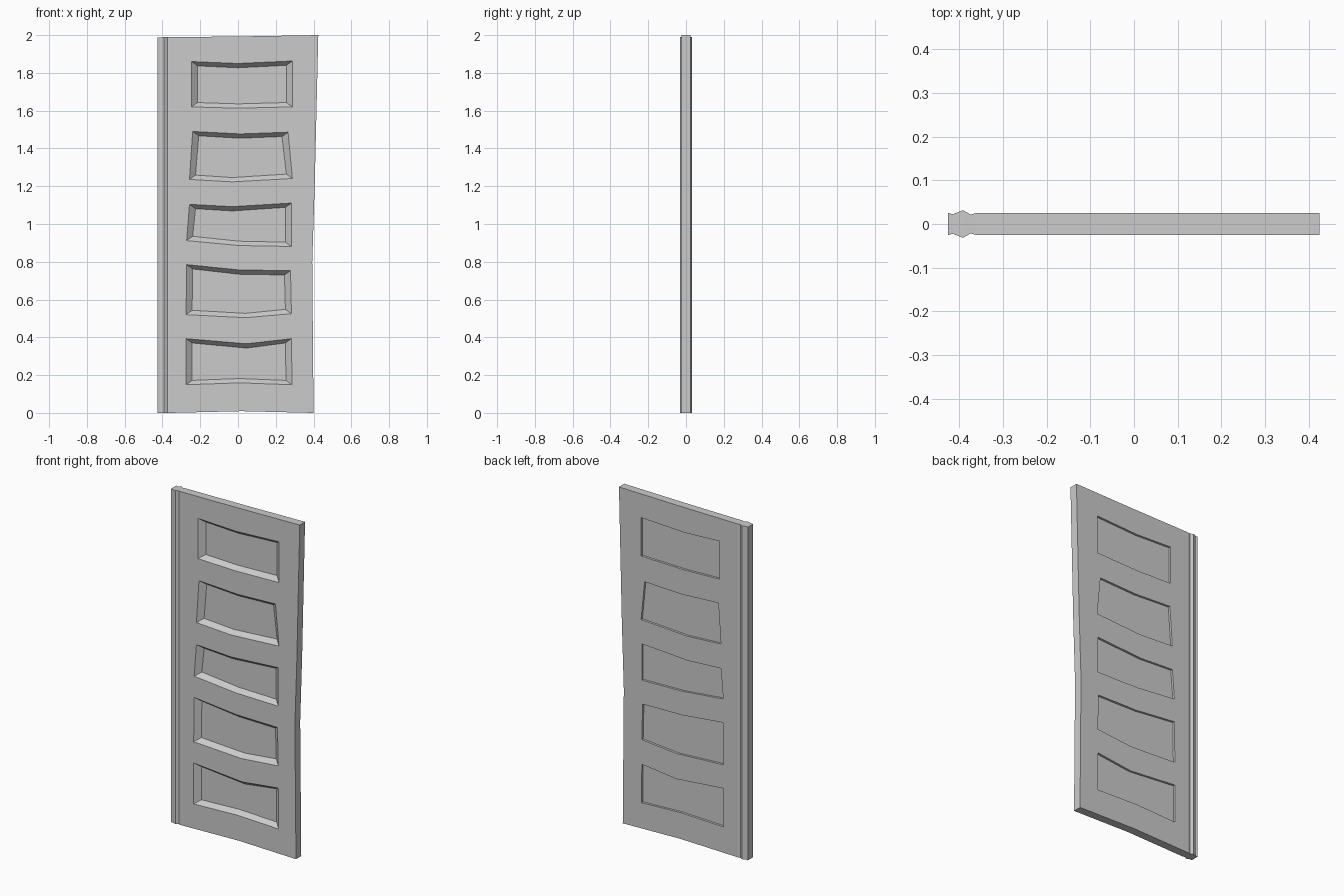
import bpy, bmesh

if "Cube" in bpy.data.objects:
    bpy.data.objects.remove(bpy.data.objects["Cube"])


def make_object(name, bm):
    bmesh.ops.recalc_face_normals(bm, faces=bm.faces[:])
    mesh = bpy.data.meshes.new(name)
    bm.to_mesh(mesh)
    bm.free()
    obj = bpy.data.objects.new(name, mesh)
    bpy.context.collection.objects.link(obj)
    return obj


def loft(bm, rings):
    """Closed solid through a list of equal-length rings."""
    loops = [[bm.verts.new(p) for p in ring] for ring in rings]
    n = len(loops[0])
    for a, b in zip(loops, loops[1:]):
        for i in range(n):
            j = (i + 1) % n
            bm.faces.new((a[i], a[j], b[j], b[i]))
    bm.faces.new(loops[0])
    bm.faces.new(loops[-1])


# Door slab: upright sections from the moulded edge to the warped free edge
T = 0.025
LEVELS = [0.0, 0.8, 1.2, 2.0]
FREE_EDGE = [0.40, 0.393, 0.406, 0.425]
# x (None = free edge), half thickness, bottom z, top z
stations = [(-0.426, T, 0.0, 1.988), (-0.415, 0.0225, 0.0, 1.988),
            (-0.392, 0.0315, 0.0, 1.989), (-0.374, 0.0215, 0.0, 1.989),
            (-0.362, T, 0.0, 1.989), (0.02, T, 0.009, 1.993),
            (None, T, 0.0, 2.0)]
rings = []
for x, half, low, top in stations:
    zs = [low] + LEVELS[1:-1] + [top]
    xs = FREE_EDGE if x is None else [x] * 4
    front = [(px, -half, z) for px, z in zip(xs, zs)]
    back = [(px, half, z) for px, z in zip(xs, zs)]
    rings.append(front + back[::-1])
bm = bmesh.new()
loft(bm, rings)
door = make_object("door_slab", bm)

# Crooked panel outlines: top left, top middle, top right, then bottom right to left
panels = [
    [(-.246, 1.86), (0, 1.85), (.288, 1.863), (.288, 1.62), (0, 1.613), (-.246, 1.62)],
    [(-.24, 1.49), (.01, 1.477), (.265, 1.486), (.288, 1.241), (-.03, 1.223), (-.257, 1.236)],
    [(-.257, 1.104), (-.03, 1.092), (.283, 1.111), (.283, .881), (.005, .886), (-.272, .912)],
    [(-.272, .785), (.005, .757), (.278, .753), (.283, .525), (.04, .504), (-.275, .52)],
    [(-.275, .393), (.045, .366), (.283, .393), (.286, .149), (.01, .159), (-.275, .149)],
]
SIDE = [1, 0, -1, -1, 0, 1]
UP = [-1, -1, -1, 1, 1, 1]


def outline(points, y, dx, dz):
    return [(x + s * dx, y, z + u * dz)
            for (x, z), s, u in zip(points, SIDE, UP)]


# Recess cutter: bevelled on the front, straight and shallow on the back
bm = bmesh.new()
for p in panels:
    loft(bm, [outline(p, -0.05, 0, 0), outline(p, -T, 0, 0),
              outline(p, 0.002, 0.032, 0.023)])
    loft(bm, [outline(p, 0.012, 0.009, 0.007), outline(p, 0.05, 0.009, 0.007)])
cutter = make_object("panel_cutter", bm)
cutter.hide_render = True

mod = door.modifiers.new("panel_recesses", 'BOOLEAN')
mod.operation = 'DIFFERENCE'
mod.solver = 'EXACT'
mod.object = cutter
bpy.context.view_layer.objects.active = door
bpy.ops.object.modifier_apply(modifier=mod.name)
bpy.data.objects.remove(cutter)
